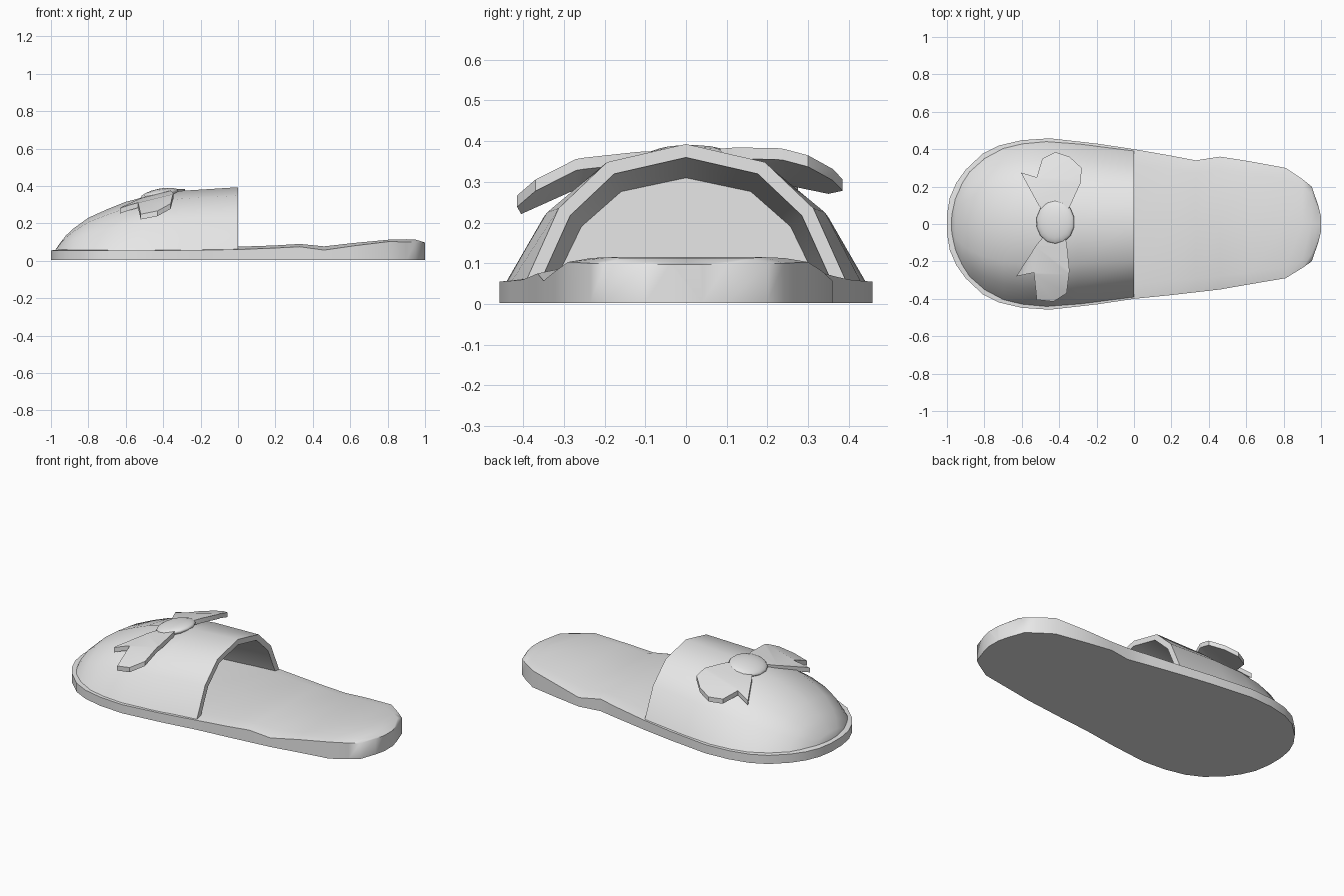
import bpy, bmesh, math
from mathutils import Vector

cube = bpy.data.objects.get("Cube")
if cube:
    bpy.data.objects.remove(cube, do_unlink=True)

grey = bpy.data.materials.new("light grey")
grey.use_nodes = True
COLOUR = (0.8, 0.8, 0.8, 1)
grey.diffuse_color = COLOUR
grey.node_tree.nodes["Principled BSDF"].inputs["Base Color"].default_value = COLOUR


def finish(name, bm, angle=50):
    """Turn a bmesh into a shaded object."""
    bmesh.ops.recalc_face_normals(bm, faces=bm.faces[:])
    mesh = bpy.data.meshes.new(name)
    bm.to_mesh(mesh)
    bm.free()
    mesh.materials.append(grey)
    obj = bpy.data.objects.new(name, mesh)
    bpy.context.collection.objects.link(obj)
    bpy.ops.object.select_all(action='DESELECT')
    obj.select_set(True)
    bpy.context.view_layer.objects.active = obj
    bpy.ops.object.shade_smooth_by_angle(angle=math.radians(angle))
    return obj


def loft(name, sections):
    """Skin closed cross-sections in order and cap both ends."""
    bm = bmesh.new()
    rings = [[bm.verts.new(p) for p in s] for s in sections]
    for a, b in zip(rings, rings[1:]):
        n = len(a)
        for i in range(n):
            j = (i + 1) % n
            bm.faces.new((a[i], a[j], b[j], b[i]))
    bm.faces.new(rings[0])
    bm.faces.new(rings[-1])
    return finish(name, bm)


# Sole: x, half width on +y, half width on -y, edge height, footbed height
sole_stations = [
    (-1.0, .05, .05, .055, .055), (-.985, .14, .14, .055, .057),
    (-.95, .22, .22, .055, .06), (-.9, .29, .29, .055, .06),
    (-.81, .375, .375, .055, .06), (-.72, .42, .42, .055, .06),
    (-.6, .448, .448, .055, .06), (-.45, .458, .458, .055, .06),
    (-.2, .43, .43, .057, .065), (0, .4, .4, .06, .075),
    (.2, .365, .38, .068, .082), (.33, .34, .365, .075, .09),
    (.46, .36, .35, .057, .077), (.62, .335, .322, .08, .095),
    (.81, .3, .29, .103, .113), (.9, .24, .235, .1, .115),
    (.95, .2, .2, .098, .113), (.985, .1, .1, .097, .102),
    (1.0, .04, .04, .097, .097),
]


def sole_section(x, left, right, edge, top):
    return [(x, -right, .003), (x, -right, edge), (x, -right * .8, top), (x, 0, top),
            (x, left * .8, top), (x, left, edge), (x, left, .003)]


loft("sole", [sole_section(*s) for s in sole_stations])

# Upper: outer shell from toe to opening, then the inner lining going back in
upper_stations = [
    (-.975, .06, .06), (-.955, .15, .09), (-.92, .225, .135), (-.88, .285, .172),
    (-.8, .355, .23), (-.7, .408, .275), (-.6, .432, .315), (-.47, .444, .349),
    (-.3, .432, .374), (0, .396, .393), (0, .36, .36), (-.4, .325, .31),
]
BASE = .05
ARCH = [(1, 0), (.79, .54), (.49, .87)]


def upper_section(x, width, top):
    half = [(width * a, BASE + (top - BASE) * b) for a, b in ARCH]
    return ([(x, -y, z) for y, z in half] + [(x, 0, top)]
            + [(x, y, z) for y, z in reversed(half)])


loft("upper", [upper_section(*s) for s in upper_stations])

# Bow wings: flat outlines, creased across, draped over the upper, thickened
SLOPE = .25


def bow_wing(name, outline, drape, side):
    bm = bmesh.new()
    bm.faces.new([bm.verts.new((x, y * side, 0)) for x, y in outline])
    for y, _ in drape[1:-1]:
        bmesh.ops.bisect_plane(bm, geom=bm.verts[:] + bm.edges[:] + bm.faces[:],
                               plane_co=Vector((0, y * side, 0)), plane_no=Vector((0, 1, 0)))
    for v in bm.verts:
        d = abs(v.co.y)
        for (y0, z0), (y1, z1) in zip(drape, drape[1:]):
            if y0 - 1e-5 <= d <= y1 + 1e-5:
                v.co.z = z0 + (z1 - z0) * (d - y0) / (y1 - y0)
        v.co.z += SLOPE * (v.co.x + .42)
    top = bm.faces[:]
    low = bmesh.ops.extrude_face_region(bm, geom=top)["geom"]
    bmesh.ops.translate(bm, vec=(0, 0, -.028),
                        verts=[g for g in low if isinstance(g, bmesh.types.BMVert)])
    # The first faces stay behind as the upper skin
    return finish(name, bm, 35)


bow_wing("bow_wing_left",
         [(-.46, .04), (-.51, .1), (-.605, .275), (-.52, .25), (-.49, .35), (-.42, .385),
          (-.345, .36), (-.28, .3), (-.285, .22), (-.34, .1), (-.38, .04)],
         [(0, .368), (.12, .362), (.24, .347), (.4, .302)], 1)
bow_wing("bow_wing_right",
         [(-.46, .04), (-.52, .11), (-.63, .28), (-.535, .26), (-.52, .405), (-.43, .415),
          (-.36, .37), (-.345, .25), (-.36, .1), (-.38, .04)],
         [(0, .368), (.12, .358), (.27, .338), (.43, .262)], -1)

# Bow knot: a flattened dome tilted with the upper
bpy.ops.mesh.primitive_uv_sphere_add(segments=14, ring_count=8, radius=1,
                                     location=(-.42, .01, .355), rotation=(0, -.2, 0))
knot = bpy.context.object
knot.name = "bow_knot"
knot.scale = (.105, .118, .03)
knot.data.materials.append(grey)
bpy.ops.object.shade_smooth_by_angle(angle=math.radians(50))
